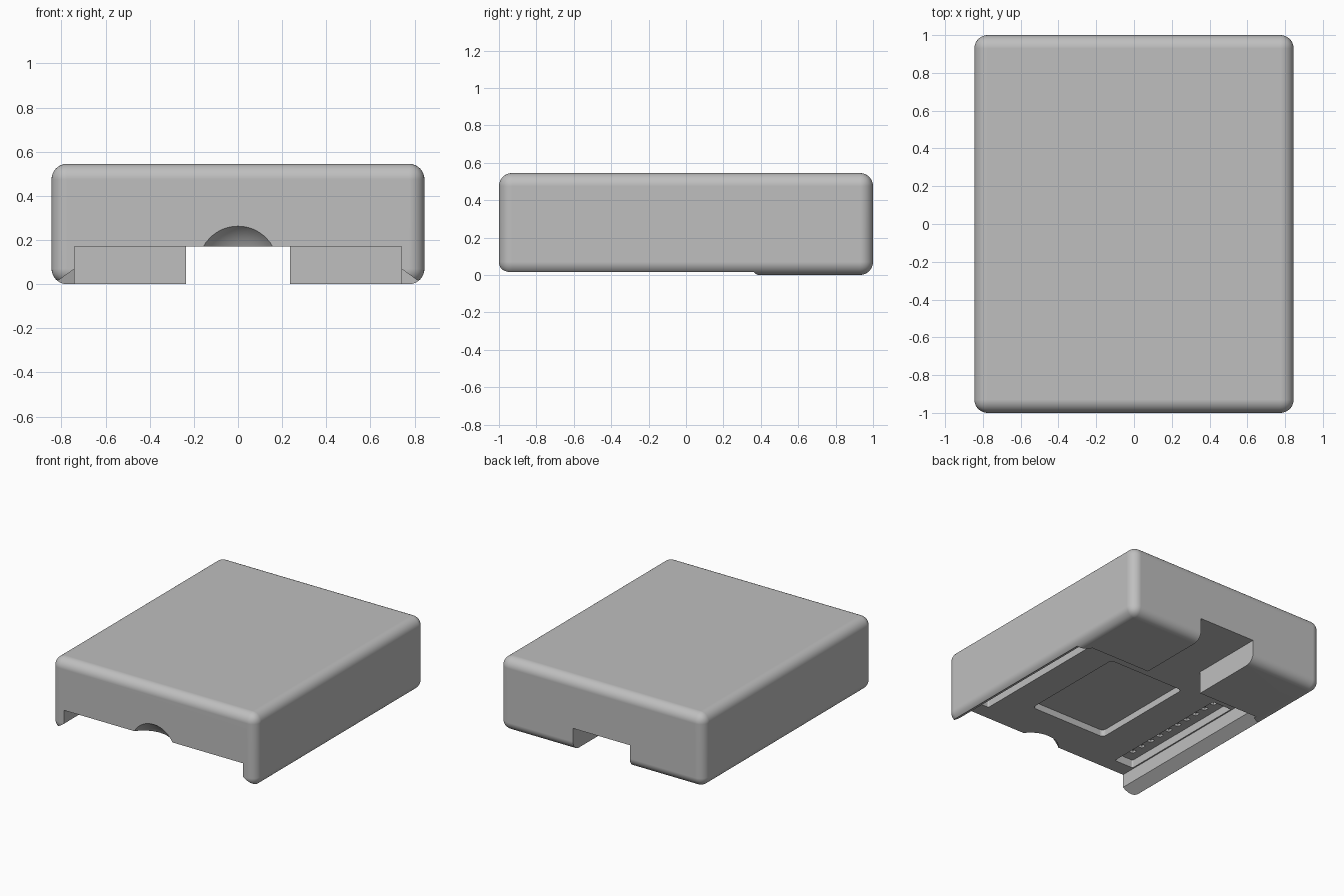
import bpy
import bmesh
import math
from mathutils import Vector, Matrix

if "Cube" in bpy.data.objects:
    bpy.data.objects.remove(bpy.data.objects["Cube"], do_unlink=True)

grey = bpy.data.materials.new("light grey plastic")
grey.use_nodes = True
grey.diffuse_color = (0.52, 0.52, 0.52, 1)
grey.node_tree.nodes["Principled BSDF"].inputs["Base Color"].default_value = grey.diffuse_color


def make_object(name, bm):
    bmesh.ops.recalc_face_normals(bm, faces=bm.faces)
    mesh = bpy.data.meshes.new(name)
    bm.to_mesh(mesh)
    bm.free()
    mesh.materials.append(grey)
    obj = bpy.data.objects.new(name, mesh)
    bpy.context.collection.objects.link(obj)
    return obj


def add_prism(bm, outline, z0, z1):
    """Extrude a flat outline between two heights."""
    face = bm.faces.new([bm.verts.new((x, y, z0)) for x, y in outline])
    new = bmesh.ops.extrude_face_region(bm, geom=[face])["geom"]
    verts = [v for v in new if isinstance(v, bmesh.types.BMVert)]
    bmesh.ops.translate(bm, verts=verts, vec=(0, 0, z1 - z0))


def rounded_rect(x0, x1, y0, y1, r, steps=4):
    centres = [(x1 - r, y1 - r), (x0 + r, y1 - r), (x0 + r, y0 + r), (x1 - r, y0 + r)]
    points = []
    for quarter, (cx, cy) in enumerate(centres):
        for i in range(steps + 1):
            a = (quarter + i / steps) * math.pi / 2
            points.append((cx + r * math.cos(a), cy + r * math.sin(a)))
    return points


def cut(target, bm):
    """Subtract the shape from the target and discard it."""
    cutter = make_object("cutter", bm)
    cutter.hide_render = True
    mod = target.modifiers.new("cut", "BOOLEAN")
    mod.operation = "DIFFERENCE"
    mod.solver = "EXACT"
    mod.object = cutter
    bpy.ops.object.modifier_apply(modifier=mod.name)
    bpy.data.objects.remove(cutter, do_unlink=True)


WIDTH, LENGTH, HEIGHT, EDGE = 1.69, 2.0, 0.545, 0.07
CEILING, POCKET_X, POCKET_Y, GAP_X = 0.17, 0.74, 0.43, 0.235

# Rounded outer shell
bm = bmesh.new()
bmesh.ops.create_cube(bm, size=1, matrix=Matrix.Translation((0, 0, HEIGHT / 2))
                      @ Matrix.Diagonal((WIDTH, LENGTH, HEIGHT, 1)))
bmesh.ops.bevel(bm, geom=bm.edges[:], offset=EDGE, segments=8, profile=0.5, affect="EDGES")
cover = make_object("cover", bm)
bpy.context.view_layer.objects.active = cover
cover.select_set(True)

# Underside pocket, open at the front, with a channel out of the back
half = [(POCKET_X, -1.2), (POCKET_X, POCKET_Y), (GAP_X, POCKET_Y), (GAP_X, 1.2)]
bm = bmesh.new()
add_prism(bm, half + [(-x, y) for x, y in reversed(half)], -0.2, CEILING)
cut(cover, bm)

# Sloped lower edge on the inside of both rails, fading out near the back blocks
bm = bmesh.new()
for side in (-1, 1):
    section = [(0.70, 0.098, 0.43), (0.88, -0.03, 0.33), (0.70, -0.03, 0.43)]
    ends = [[bm.verts.new((side * x, y, z)) for x, z, y in
             [(px, pz, -1.2 if front else py) for px, pz, py in section]]
            for front in (True, False)]
    bm.faces.new(ends[0])
    bm.faces.new(ends[1])
    for i in range(3):
        j = (i + 1) % 3
        bm.faces.new((ends[0][i], ends[0][j], ends[1][j], ends[1][i]))
cut(cover, bm)

# Scooped finger notch in the front edge
bm = bmesh.new()
bmesh.ops.create_uvsphere(bm, u_segments=48, v_segments=24, radius=0.2136,
                          matrix=Matrix.Translation((0, -1.115, 0.083)))
cut(cover, bm)

# Shallow recess in the pocket ceiling
bm = bmesh.new()
add_prism(bm, rounded_rect(-0.30, 0.335, -0.69, 0.155, 0.03), 0.1, CEILING + 0.05)
cut(cover, bm)

# Long connector slots beside the rails
SLOT_TOP = CEILING + 0.06
bm = bmesh.new()
for side in (-1, 1):
    add_prism(bm, rounded_rect(side * 0.65 - 0.08, side * 0.65 + 0.08, -0.885, 0.17, 0.012),
              0.1, SLOT_TOP)
cut(cover, bm)

# Rows of square pin holes
bm = bmesh.new()
for side in (-1, 1):
    for i in range(10):
        centre = Vector((side * 0.65, -0.79 + i * 0.0965, SLOT_TOP))
        bmesh.ops.create_cube(bm, size=0.04, matrix=Matrix.Translation(centre))
cut(cover, bm)

# Smooth rounded edges, crisp cuts and flat faces
bpy.ops.object.shade_smooth_by_angle(angle=math.radians(30))
normals = cover.modifiers.new("flat faces", "WEIGHTED_NORMAL")
normals.keep_sharp = True
